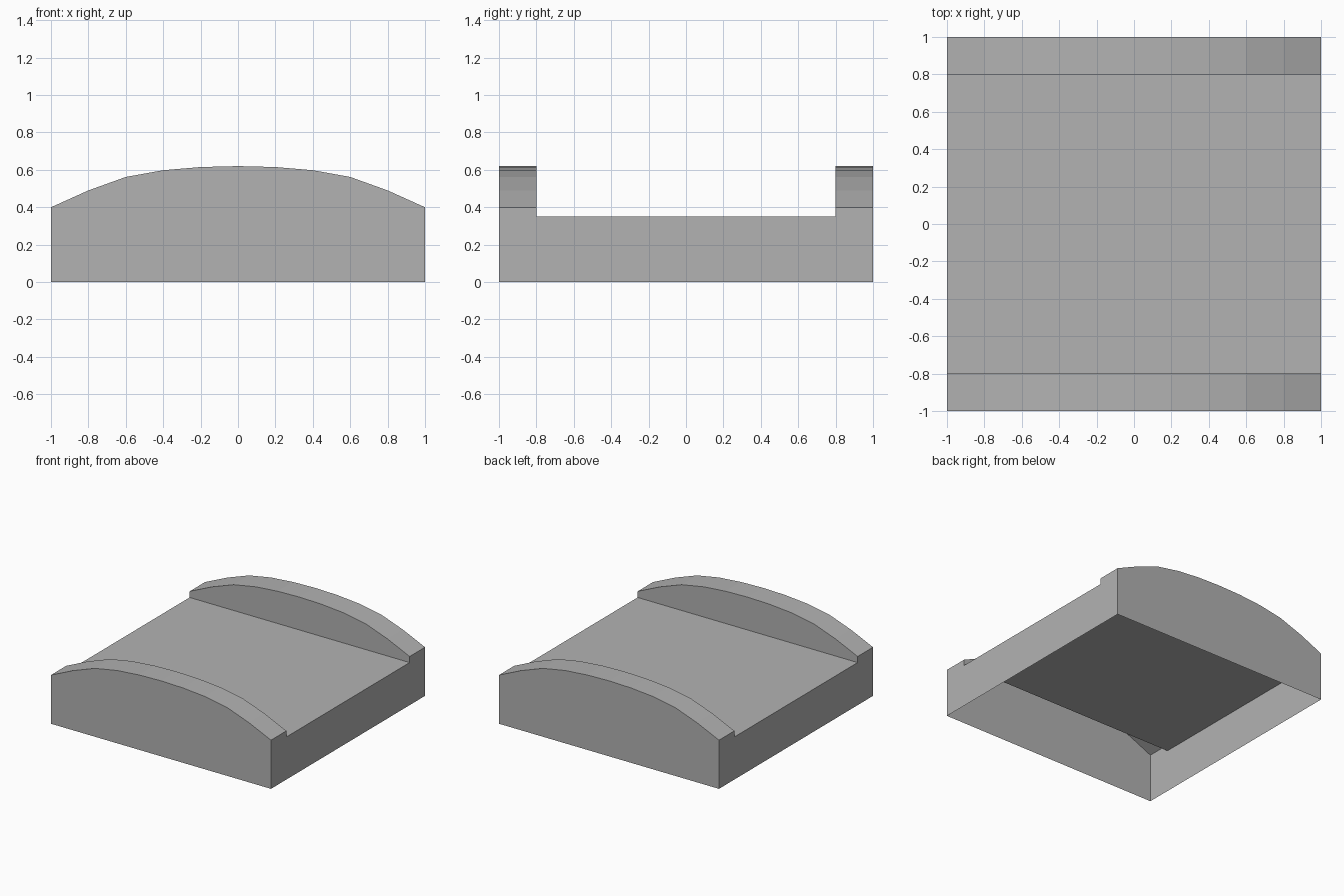
import bpy
import bmesh

cube = bpy.data.objects.get("Cube")
if cube:
    bpy.data.objects.remove(cube, do_unlink=True)

grey = bpy.data.materials.new("plain_grey")
grey.use_nodes = True
colour = (0.448, 0.448, 0.448, 1)
grey.diffuse_color = colour
grey.node_tree.nodes["Principled BSDF"].inputs["Base Color"].default_value = colour

HALF, INNER, DECK = 1.0, 0.8, 0.35
half_arch = [(0, 0.62), (0.2, 0.615), (0.4, 0.598), (0.6, 0.562), (0.8, 0.49), (HALF, 0.4)]
arch = [(-x, z) for x, z in reversed(half_arch[1:])] + half_arch
RIM = arch[0][1]

bm = bmesh.new()


def face(points):
    bm.faces.new([bm.verts.new(p) for p in points])


def arched_wall(y, bottom):
    outline = [(-HALF, bottom)] + arch + [(HALF, bottom)]
    face([(x, y, z) for x, z in outline])


# Arched rims at the front and back: outer wall, inner wall, faceted top
for s in (-1, 1):
    arched_wall(s * HALF, 0)
    arched_wall(s * INNER, DECK)
    for (xa, za), (xb, zb) in zip(arch, arch[1:]):
        face([(xa, s * INNER, za), (xb, s * INNER, zb),
              (xb, s * HALF, zb), (xa, s * HALF, za)])

# Sunken deck between the rims
face([(-HALF, -INNER, DECK), (HALF, -INNER, DECK),
      (HALF, INNER, DECK), (-HALF, INNER, DECK)])

# Notched side walls; the underside stays open
side = [(-HALF, 0), (HALF, 0), (HALF, RIM), (INNER, RIM),
        (INNER, DECK), (-INNER, DECK), (-INNER, RIM), (-HALF, RIM)]
for x in (-HALF, HALF):
    face([(x, y, z) for y, z in side])

# Weld into one outward-facing shell
bmesh.ops.remove_doubles(bm, verts=bm.verts[:], dist=0.0001)
bmesh.ops.recalc_face_normals(bm, faces=bm.faces[:])
mesh = bpy.data.meshes.new("arched_rim_shell")
bm.to_mesh(mesh)
bm.free()
mesh.materials.append(grey)
bpy.context.collection.objects.link(bpy.data.objects.new("arched_rim_shell", mesh))
